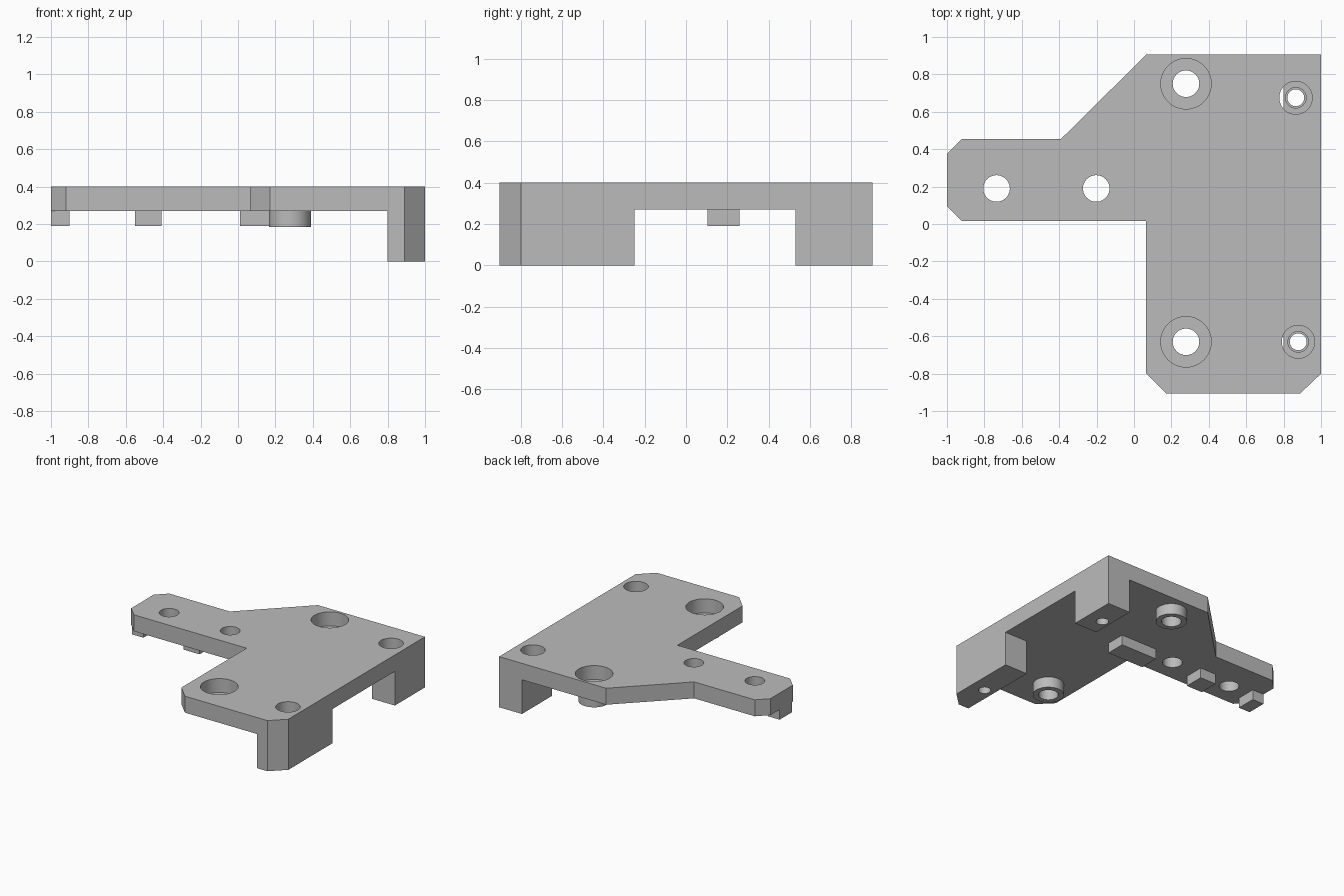
import bpy, bmesh, math
from mathutils import Matrix

if "Cube" in bpy.data.objects:
    bpy.data.objects.remove(bpy.data.objects["Cube"])

TOP, UNDER, FOOT = 0.40, 0.27, 0.19   # plate top, plate underside, underside of the pads

grey = bpy.data.materials.new("plain grey")
grey.diffuse_color = (0.5, 0.5, 0.5, 1)
grey.use_nodes = True
grey.node_tree.nodes["Principled BSDF"].inputs["Base Color"].default_value = grey.diffuse_color


def prism(name, outline, z0, z1):
    """Extrude a flat outline from z0 to z1."""
    bm = bmesh.new()
    face = bm.faces.new([bm.verts.new((x, y, z0)) for x, y in outline])
    ext = bmesh.ops.extrude_face_region(bm, geom=[face])
    for v in ext["geom"]:
        if isinstance(v, bmesh.types.BMVert):
            v.co.z = z1
    bmesh.ops.recalc_face_normals(bm, faces=bm.faces)
    return finish(name, bm)


def finish(name, bm):
    mesh = bpy.data.meshes.new(name)
    bm.to_mesh(mesh)
    bm.free()
    mesh.materials.append(grey)
    obj = bpy.data.objects.new(name, mesh)
    bpy.context.collection.objects.link(obj)
    return obj


def box(name, x0, x1, y0, y1, z0, z1):
    return prism(name, [(x0, y0), (x1, y0), (x1, y1), (x0, y1)], z0, z1)


def cylinder(name, x, y, r, z0, z1):
    bm = bmesh.new()
    bmesh.ops.create_cone(bm, cap_ends=True, segments=48, radius1=r, radius2=r, depth=z1 - z0,
                          matrix=Matrix.Translation((x, y, (z0 + z1) / 2)))
    return finish(name, bm)


def combine(body, tool, operation):
    """Apply a boolean to the body and remove the tool object."""
    mod = body.modifiers.new("join", "BOOLEAN")
    mod.operation, mod.solver, mod.object = operation, "EXACT", tool
    bpy.context.view_layer.update()
    deps = bpy.context.evaluated_depsgraph_get()
    mesh = bpy.data.meshes.new_from_object(body.evaluated_get(deps))
    body.modifiers.clear()
    body.data = mesh
    bpy.data.objects.remove(tool)


# Bracket body: the plate outline at full height
outline = [(-1, 0.095), (-0.92, 0.015), (0.065, 0.015), (0.065, -0.80), (0.17, -0.905), (0.89, -0.905),
           (1, -0.80), (1, 0.905), (0.065, 0.905), (-0.39, 0.455), (-0.92, 0.455), (-1, 0.375)]
bracket = prism("bracket_body", outline, 0, TOP)

# Clear the underside so two legs remain along the right edge
combine(bracket, box("under_cut", -2, 0.80, -2, 2, -1, UNDER), "DIFFERENCE")
combine(bracket, box("leg_gap_cut", 0.7, 2, -0.25, 0.53, -1, UNDER), "DIFFERENCE")

# Locating pads under the arm
for x0, x1 in [(-1, -0.90), (-0.55, -0.41), (0.01, 0.33)]:
    combine(bracket, box("pad", x0, x1, 0.105, 0.26, FOOT, 0.32), "UNION")

# Bosses with a through hole and a wide counterbore
for x, y in [(0.278, 0.75), (0.278, -0.63)]:
    combine(bracket, cylinder("boss", x, y, 0.112, 0.185, 0.32), "UNION")
    combine(bracket, cylinder("counterbore", x, y, 0.135, 0.29, 1), "DIFFERENCE")
    combine(bracket, cylinder("through_hole", x, y, 0.071, -1, 1), "DIFFERENCE")

# Stepped screw holes down the legs
for x, y in [(0.865, 0.675), (0.878, -0.63)]:
    for r, z0 in [(0.088, 0.27), (0.055, 0.14), (0.045, -1)]:
        combine(bracket, cylinder("screw_hole", x, y, r, z0, 1), "DIFFERENCE")

# Plain holes in the arm
for x in (-0.735, -0.202):
    combine(bracket, cylinder("arm_hole", x, 0.19, 0.071, -1, 1), "DIFFERENCE")

# Smooth hole and boss walls, sharp edges elsewhere
bpy.ops.object.select_all(action="DESELECT")
bracket.select_set(True)
bpy.context.view_layer.objects.active = bracket
bpy.ops.object.shade_smooth_by_angle(angle=math.radians(30))
